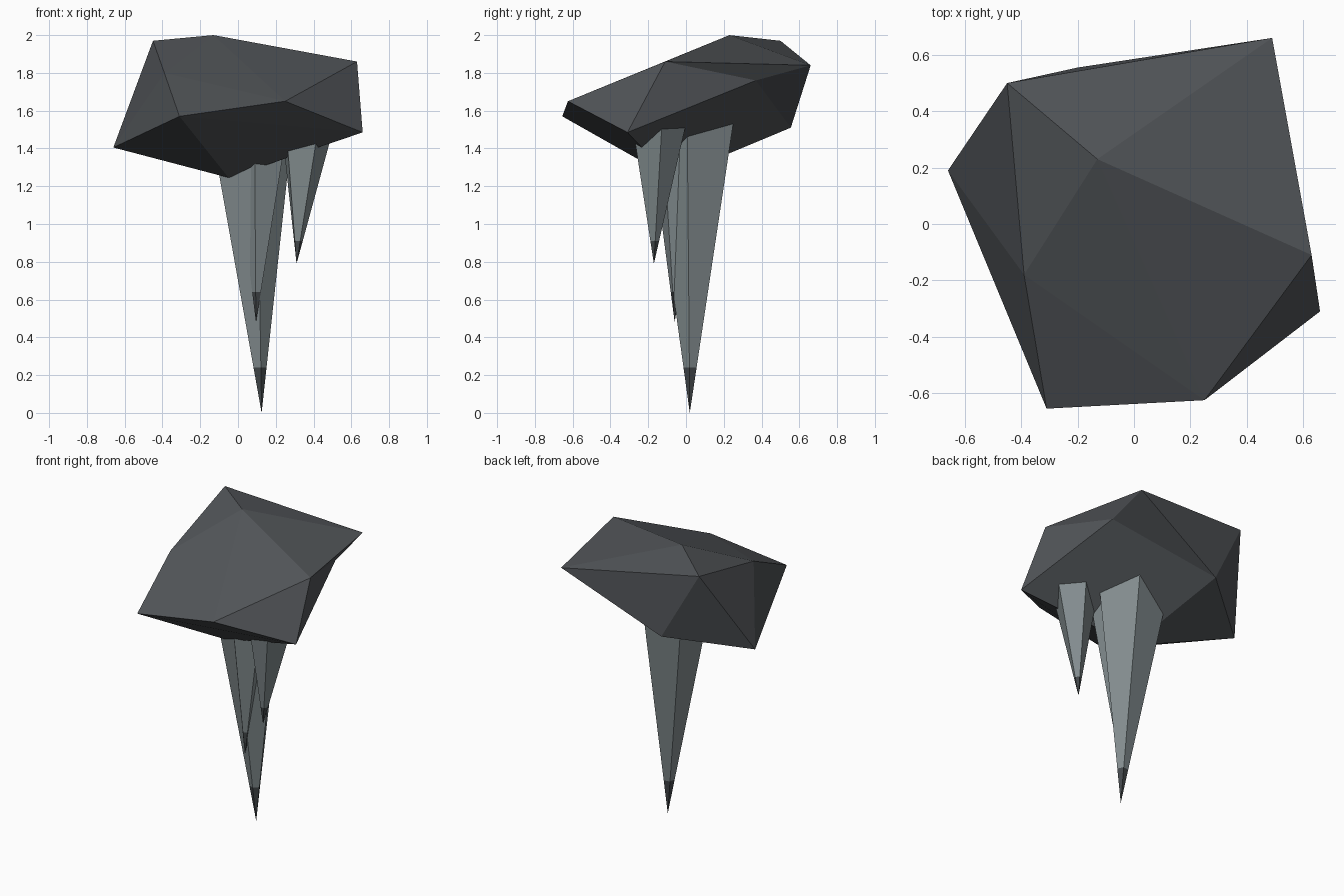
import bpy, bmesh, math
from mathutils import Vector

if "Cube" in bpy.data.objects:
    bpy.data.objects.remove(bpy.data.objects["Cube"])


def material(name, rgb):
    m = bpy.data.materials.new(name)
    m.diffuse_color = (*rgb, 1.0)
    m.use_nodes = True
    m.node_tree.nodes["Principled BSDF"].inputs["Base Color"].default_value = m.diffuse_color
    return m


ROCK = material("dark slate", (0.085, 0.092, 0.10))
SPIKE = material("pale grey stone", (0.23, 0.27, 0.28))
TIP = material("dark tip", (0.058, 0.066, 0.071))


def finish(bm, name, mats):
    bmesh.ops.recalc_face_normals(bm, faces=bm.faces)
    me = bpy.data.meshes.new(name)
    bm.to_mesh(me)
    bm.free()
    for m in mats:
        me.materials.append(m)
    ob = bpy.data.objects.new(name, me)
    bpy.context.collection.objects.link(ob)
    return ob


# Rock: a distorted icosahedron (top point, upper ring, lower ring, bottom point)
def rock(top, upper, lower, bottom):
    bm = bmesh.new()
    t, b = bm.verts.new(top), bm.verts.new(bottom)
    u = [bm.verts.new(p) for p in upper]
    l = [bm.verts.new(p) for p in lower]
    for i in range(5):
        j = (i + 1) % 5
        for tri in ((t, u[i], u[j]), (u[i], l[i], u[j]),
                    (l[i], l[j], u[j]), (b, l[j], l[i])):
            bm.faces.new(tri)
    return finish(bm, "ceiling_rock", [ROCK])


rock((-0.13, 0.23, 2.0),
     [(-0.45, 0.50, 1.97), (-0.39, -0.18, 1.80), (0.25, -0.625, 1.65),
      (0.63, -0.11, 1.86), (0.49, 0.66, 1.84)],
     [(-0.66, 0.19, 1.405), (-0.31, -0.655, 1.57), (0.66, -0.31, 1.485),
      (0.485, 0.37, 1.76), (-0.20, 0.555, 1.51)],
     (-0.05, -0.08, 1.245))


# Stalactite: leaning five-sided spike with a dark tip, its root sunk in the rock
def stalactite(name, tip, lean, radius, angle, tip_part=0.16):
    bm = bmesh.new()
    tip = Vector(tip)
    root = tip + Vector(lean)
    point = bm.verts.new(tip)
    rings = []
    for f in (tip_part, 1.0):
        c = tip.lerp(root, f)
        rings.append([bm.verts.new(c + radius * f * Vector((
            math.cos(math.radians(angle + 72 * k)),
            math.sin(math.radians(angle + 72 * k)), 0))) for k in range(5)])
    low, high = rings
    for i in range(5):
        j = (i + 1) % 5
        bm.faces.new((point, low[j], low[i])).material_index = 1
        bm.faces.new((low[i], low[j], high[j], high[i]))
    bm.faces.new(high)
    return finish(bm, name, [SPIKE, TIP])


stalactite("large_stalactite", (0.125, 0.02, 0.0), (-0.069, 0.02, 1.6), 0.245, 64, 0.15)
stalactite("middle_stalactite", (0.095, -0.06, 0.48), (0.03, 0.02, 1.0), 0.155, 40)
stalactite("small_stalactite", (0.31, -0.17, 0.79), (0.053, 0.022, 0.75), 0.153, 8)
